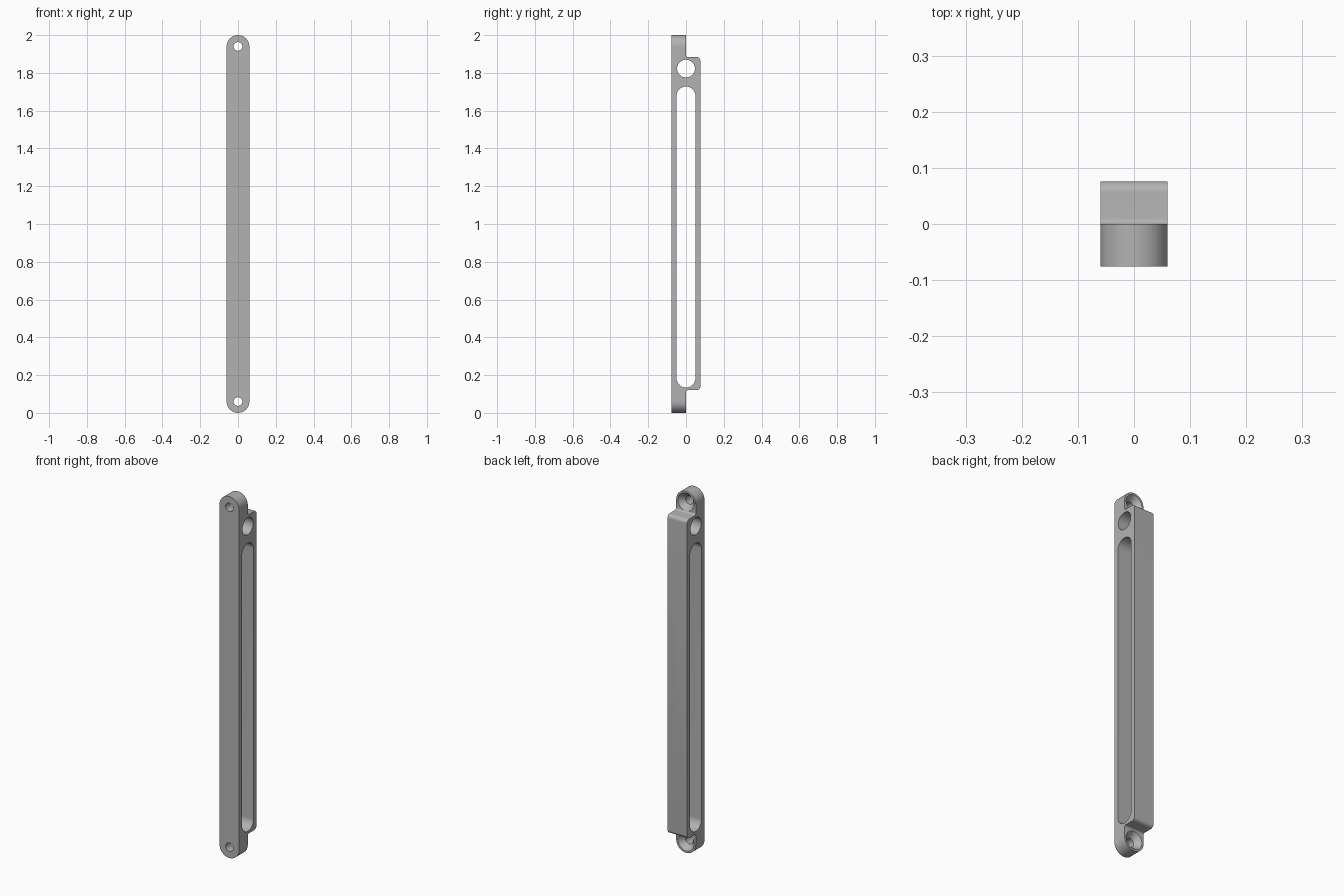
import bpy
import bmesh
from math import pi, sin, cos
from mathutils import Vector

cube = bpy.data.objects.get("Cube")
if cube:
    bpy.data.objects.remove(cube, do_unlink=True)

HALF_W, HALF_D = 0.06, 0.076      # half width and half depth of the handle
LOW, HIGH = 0.12, 1.884           # ends of the raised grip
SCREWS = (0.06, 1.94)             # screw hole heights

grey = bpy.data.materials.new("satin grey")
grey.use_nodes = True
grey.diffuse_color = (0.45, 0.45, 0.45, 1)
grey.node_tree.nodes["Principled BSDF"].inputs["Base Color"].default_value = grey.diffuse_color


def arc(u, v, r, start, end, steps=24):
    """Points on an arc, angles in half turns."""
    angles = [pi * (start + (end - start) * i / steps) for i in range(steps + 1)]
    return [(u + r * cos(a), v + r * sin(a)) for a in angles]


def stadium(low, high, r):
    return arc(0, high, r, 0, 1) + arc(0, low, r, 1, 2)


def prism(name, outline, axis, start, end):
    """Extrude an outline along x (outline in y, z) or y (outline in x, z)."""
    bm = bmesh.new()
    place = (lambda u, v: (start, u, v)) if axis == "x" else (lambda u, v: (u, start, v))
    face = bm.faces.new([bm.verts.new(place(u, v)) for u, v in outline])
    move = Vector((end - start, 0, 0) if axis == "x" else (0, end - start, 0))
    top = bmesh.ops.extrude_face_region(bm, geom=[face])["geom"]
    bmesh.ops.translate(bm, vec=move, verts=[g for g in top if isinstance(g, bmesh.types.BMVert)])
    return finish(name, bm)


def countersink(name, z):
    """Cone that opens towards the back of a lug."""
    bm = bmesh.new()
    rings = []
    for y, r in ((-0.035, 0.018), (0.005, 0.054)):
        rings.append([bm.verts.new((u, y, z + v)) for u, v in arc(0, 0, r, 0, 2, 48)[:-1]])
    for ring in rings:
        bm.faces.new(ring)
    for i in range(len(rings[0])):
        bm.faces.new((rings[0][i - 1], rings[0][i], rings[1][i], rings[1][i - 1]))
    return finish(name, bm)


def finish(name, bm):
    bmesh.ops.remove_doubles(bm, verts=bm.verts, dist=1e-5)
    bmesh.ops.recalc_face_normals(bm, faces=bm.faces)
    mesh = bpy.data.meshes.new(name)
    bm.to_mesh(mesh)
    bm.free()
    mesh.materials.append(grey)
    obj = bpy.data.objects.new(name, mesh)
    bpy.context.collection.objects.link(obj)
    return obj


def combine(body, tool, operation):
    bpy.context.view_layer.objects.active = body
    mod = body.modifiers.new("cut", "BOOLEAN")
    mod.object, mod.operation, mod.solver = tool, operation, "EXACT"
    bpy.ops.object.modifier_apply(modifier=mod.name)
    bpy.data.objects.remove(tool, do_unlink=True)


# Side profile: full-height front plate with a raised grip, rounded corners
R, F = 0.02, 0.01
profile = [(-HALF_D, 0), (0, 0)]
profile += arc(F, LOW - F, F, 1, 0.5, 6)
profile += arc(HALF_D - R, LOW + R, R, -0.5, 0, 8)
profile += arc(HALF_D - R, HIGH - R, R, 0, 0.5, 8)
profile += arc(F, HIGH + F, F, 1.5, 1, 6)
profile += [(0, 2), (-HALF_D, 2)]
handle = prism("handle", profile, "x", -HALF_W, HALF_W)

# Round ends seen from the front
ends = stadium(HALF_W, 2 - HALF_W, HALF_W)
combine(handle, prism("end_rounding", ends, "y", -0.2, 0.2), "INTERSECT")

# Long slot and round hole through the sides
combine(handle, prism("slot", stadium(0.184, 1.678, 0.05), "x", -0.2, 0.2), "DIFFERENCE")
combine(handle, prism("side_hole", arc(0, 1.823, 0.047, 0, 2, 48)[:-1], "x", -0.2, 0.2), "DIFFERENCE")

# Countersunk screw holes in both lugs
for z in SCREWS:
    combine(handle, prism("screw_hole", arc(0, z, 0.023, 0, 2, 32)[:-1], "y", -0.2, 0.002), "DIFFERENCE")
    combine(handle, countersink("countersink", z), "DIFFERENCE")

bpy.ops.object.select_all(action="DESELECT")
handle.select_set(True)
bpy.context.view_layer.objects.active = handle
bpy.ops.object.shade_smooth_by_angle(angle=pi / 6)
